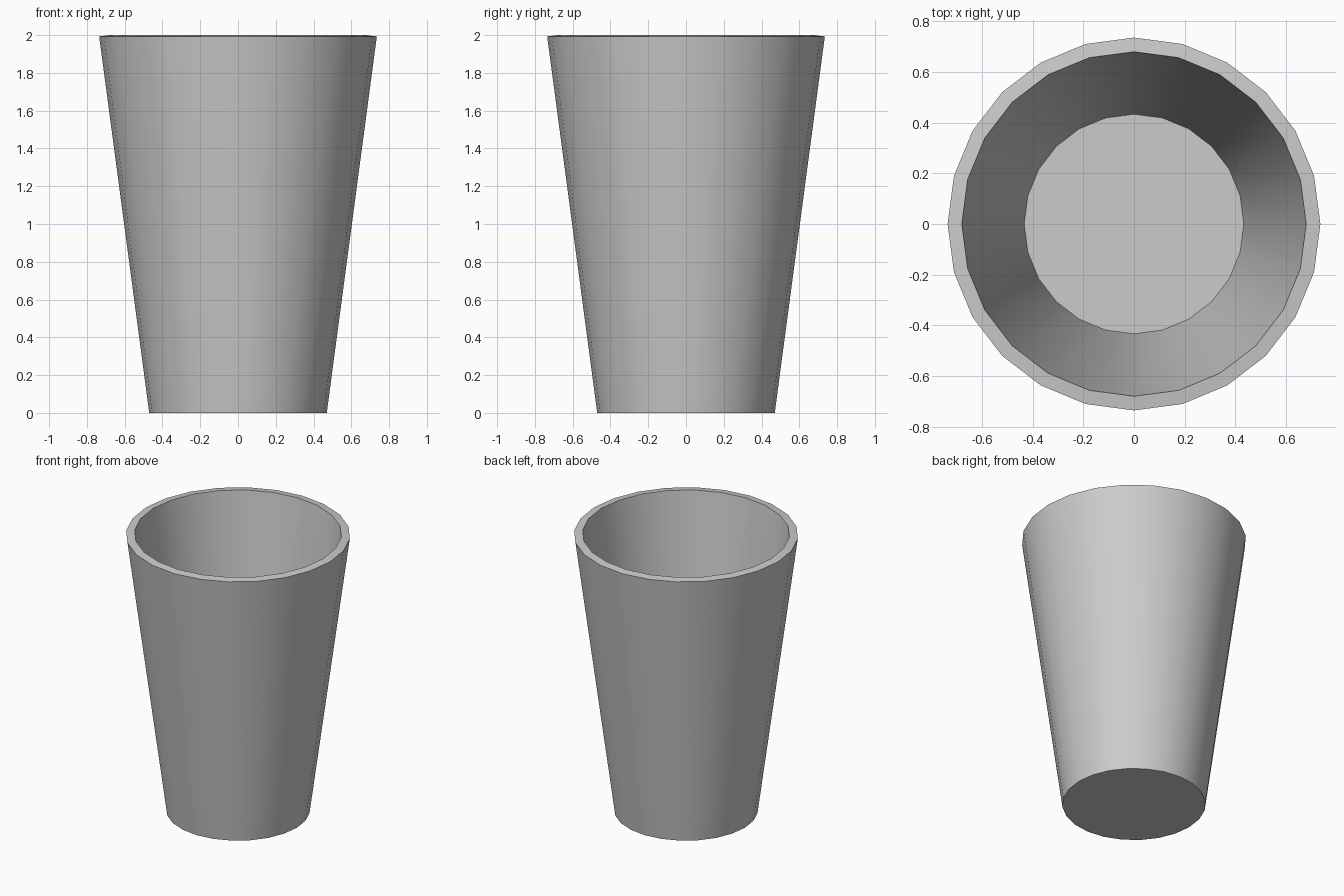
import bpy, bmesh
from math import cos, sin, tau, radians

if "Cube" in bpy.data.objects:
    bpy.data.objects.remove(bpy.data.objects["Cube"])

SIDES = 24
# wall profile (radius, height): outer base, outer rim, inner rim, inner floor
PROFILE = [(0.47, 0.0), (0.735, 1.993), (0.679, 2.0), (0.433, 0.041)]

bm = bmesh.new()
rings = [[bm.verts.new((r * cos(tau * i / SIDES), r * sin(tau * i / SIDES), z))
          for i in range(SIDES)] for r, z in PROFILE]

# outer wall, rim and inner wall
for lower, upper in zip(rings, rings[1:]):
    for i in range(SIDES):
        j = (i + 1) % SIDES
        bm.faces.new((lower[i], lower[j], upper[j], upper[i]))

# underside and inside floor
bm.faces.new(rings[0][::-1])
bm.faces.new(rings[-1])
bmesh.ops.recalc_face_normals(bm, faces=bm.faces[:])

mesh = bpy.data.meshes.new("cup")
bm.to_mesh(mesh)
bm.free()
cup = bpy.data.objects.new("cup", mesh)
bpy.context.collection.objects.link(cup)

# smooth walls with crisp rim and base
bpy.context.view_layer.objects.active = cup
cup.select_set(True)
bpy.ops.object.shade_smooth_by_angle(angle=radians(30))
